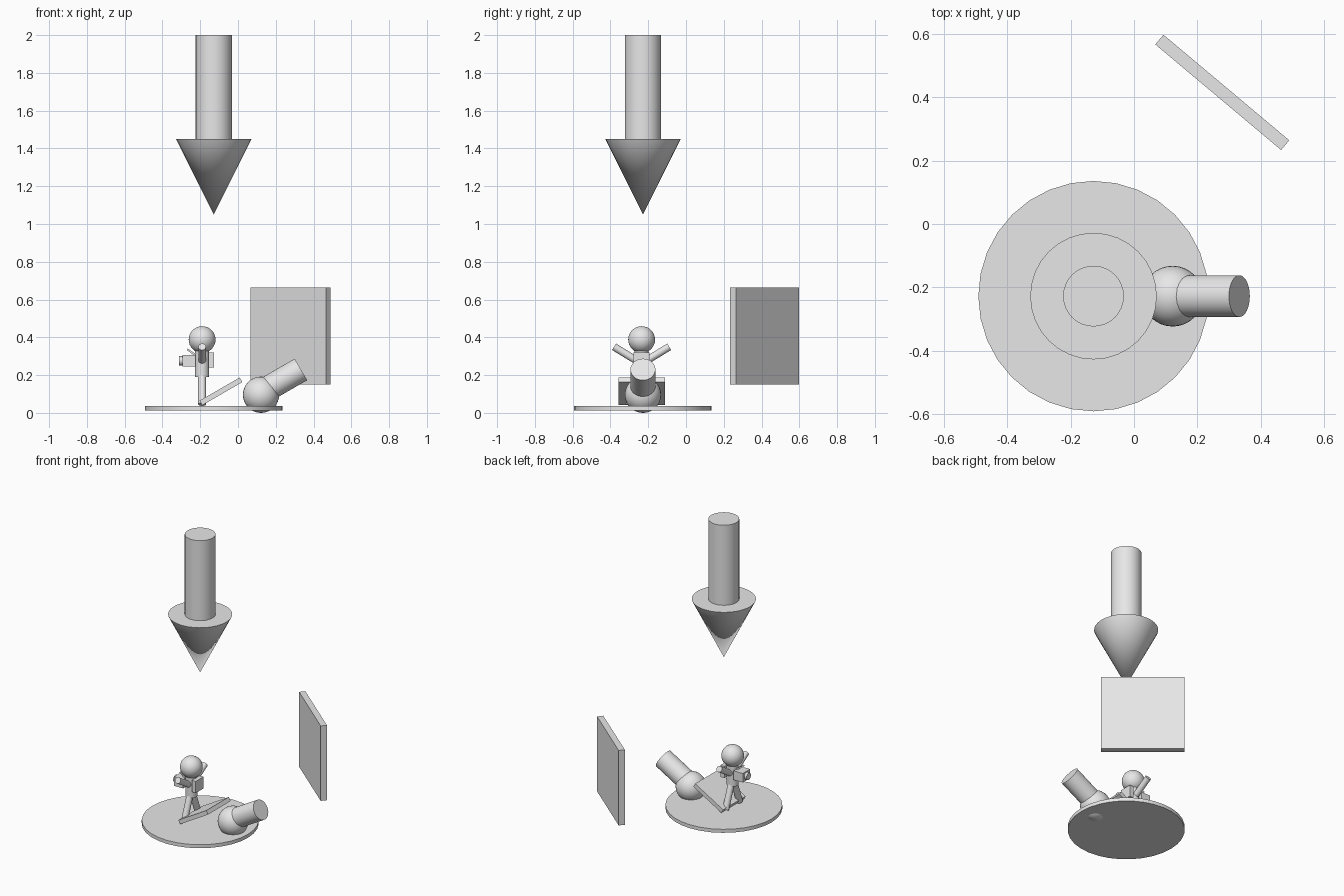
import bpy
import math
from mathutils import Vector

if "Cube" in bpy.data.objects:
    bpy.data.objects.remove(bpy.data.objects["Cube"], do_unlink=True)

grey = bpy.data.materials.new("light_grey")
grey.use_nodes = True
grey.diffuse_color = (0.8, 0.8, 0.8, 1)
grey.node_tree.nodes["Principled BSDF"].inputs["Base Color"].default_value = (0.8, 0.8, 0.8, 1)

CX, CY = -0.128, -0.228   # centre of the stage and arrow
FX = -0.19                # figure position along x


def finish(name, smooth=True):
    ob = bpy.context.object
    ob.name = name
    ob.data.materials.append(grey)
    if smooth:
        bpy.ops.object.shade_smooth_by_angle(angle=math.radians(40))
    return ob


def rod(name, a, b, r1, r2=None, sides=32):
    """Cylinder or cone running from point a to point b."""
    a, b = Vector(a), Vector(b)
    axis = b - a
    bpy.ops.mesh.primitive_cone_add(
        vertices=sides, radius1=r1, radius2=r1 if r2 is None else r2,
        depth=axis.length, location=(a + b) / 2,
        rotation=axis.to_track_quat('Z', 'Y').to_euler())
    return finish(name)


def ball(name, centre, r):
    bpy.ops.mesh.primitive_uv_sphere_add(segments=32, ring_count=16, radius=r, location=centre)
    return finish(name)


def box(name, centre, size, rot=(0, 0, 0)):
    bpy.ops.mesh.primitive_cube_add(size=1, location=centre,
                                    rotation=[math.radians(d) for d in rot])
    bpy.context.object.scale = size
    bpy.ops.object.transform_apply(location=False, rotation=False, scale=True)
    return finish(name, smooth=False)


# Stage, arrow above it and the standing panel
rod("stage_disc", (CX, CY, 0.012), (CX, CY, 0.036), 0.364)
rod("arrow_shaft", (CX, CY, 1.45), (CX, CY, 2.0), 0.096)
rod("arrow_head", (CX, CY, 1.45), (CX, CY, 1.05), 0.2, 0)
box("panel", (0.279, 0.416, 0.407), (0.519, 0.04, 0.515), (0, 0, -40))

# Ball with tilted barrel
ball("barrel_ball", (0.122, CY, 0.096), 0.096)
rod("barrel", (0.122, CY, 0.108), (0.333, CY, 0.23), 0.066)

# Tilted plank at the feet
box("plank", (-0.09, CY - 0.007, 0.114), (0.245, 0.245, 0.028), (0, -30, 0))

# Figure facing -x
FY = CY - 0.007
ball("head", (FX, FY, 0.388), 0.071)
rod("torso", (FX, FY, 0.19), (FX, FY, 0.335), 0.037)
for side, s in (("left", -1), ("right", 1)):
    rod(side + "_leg", (FX, FY + s * 0.015, 0.2), (FX, FY + s * 0.075, 0.045), 0.021)
    rod(side + "_arm", (FX, FY + s * 0.03, 0.279), (FX, FY + s * 0.146, 0.35), 0.02)

# Backpack and the device held at the chest
box("backpack", (-0.142, FY, 0.28), (0.03, 0.085, 0.08))
box("device_body", (-0.26, FY, 0.276), (0.07, 0.08, 0.062))
rod("device_lens", (-0.29, FY, 0.276), (-0.312, FY, 0.276), 0.024)
box("device_strap", (-0.248, FY, 0.322), (0.05, 0.03, 0.01), (0, 35, 0))
